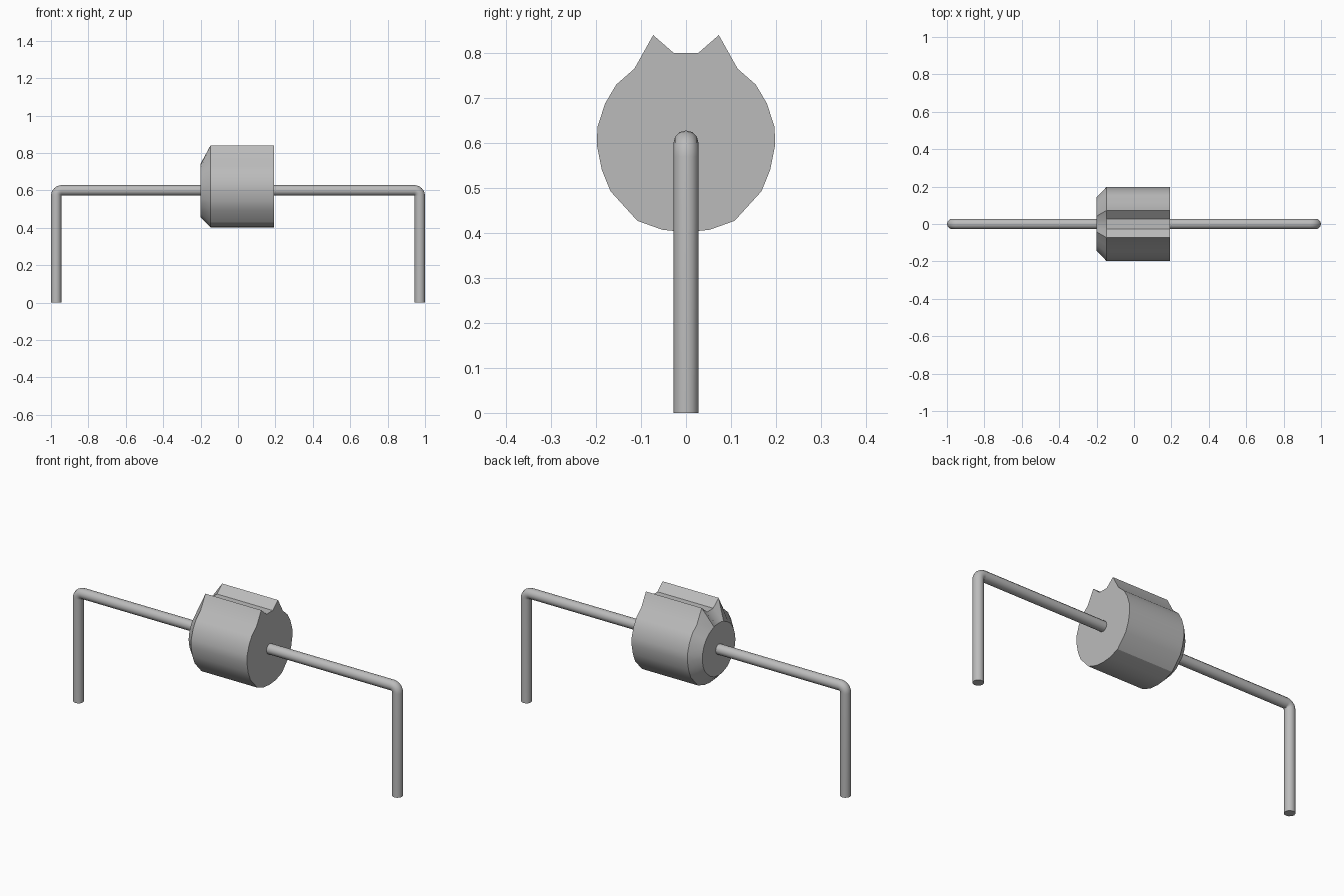
import bpy, bmesh
from math import pi, sin, cos, hypot, radians
from mathutils import Vector

cube = bpy.data.objects.get("Cube")
if cube:
    bpy.data.objects.remove(cube, do_unlink=True)

AXIS_Z = 0.6       # height of the horizontal rod
ROD_R = 0.028

grey = bpy.data.materials.new("plain_grey")
grey.use_nodes = True
grey.diffuse_color = (0.5, 0.5, 0.5, 1)
grey.node_tree.nodes["Principled BSDF"].inputs["Base Color"].default_value = (0.5, 0.5, 0.5, 1)


def loft(name, rings, angle):
    """Skin a list of matching closed rings and cap both ends."""
    bm = bmesh.new()
    loops = [[bm.verts.new(p) for p in ring] for ring in rings]
    n = len(loops[0])
    for a, b in zip(loops, loops[1:]):
        for i in range(n):
            j = (i + 1) % n
            bm.faces.new((a[i], a[j], b[j], b[i]))
    bm.faces.new(loops[0])
    bm.faces.new(loops[-1])
    bmesh.ops.recalc_face_normals(bm, faces=bm.faces)
    mesh = bpy.data.meshes.new(name)
    bm.to_mesh(mesh)
    bm.free()
    mesh.materials.append(grey)
    obj = bpy.data.objects.new(name, mesh)
    bpy.context.collection.objects.link(obj)
    bpy.ops.object.select_all(action='DESELECT')
    obj.select_set(True)
    bpy.context.view_layer.objects.active = obj
    bpy.ops.object.shade_smooth_by_angle(angle=radians(angle))
    return obj


# Body: mirrored eared outline, with one end drawn in to a circle
half = [(0.027, 0.80), (0.073, 0.84), (0.115, 0.765), (0.155, 0.73),
        (0.18, 0.688), (0.197, 0.635), (0.198, 0.595), (0.187, 0.54),
        (0.168, 0.493), (0.108, 0.427), (0.052, 0.407)]
outline = half + [(0, 0.402)] + [(-y, z) for y, z in reversed(half)]


def section(x, limit):
    ring = []
    for y, z in outline:
        d = z - AXIS_Z
        s = min(1, limit / hypot(y, d))
        ring.append((x, y * s, AXIS_Z + d * s))
    return ring


loft("body", [section(-0.2, 0.144), section(-0.147, 1), section(0.193, 1)], 25)

# Bent rod: a round section swept along legs, elbows and crossbar
SIDES = 12
BEND = 0.03
stations = [(Vector((-1 + ROD_R, 0, 0)), 0)]
for side in (-1, 1):
    centre = Vector((side * (1 - ROD_R - BEND), 0, AXIS_Z - BEND))
    for k in range(7):
        t = k / 6 * pi / 2 + (0 if side < 0 else pi / 2)
        stations.append((centre + BEND * Vector((-cos(t), 0, sin(t))), t))
stations.append((Vector((1 - ROD_R, 0, 0)), pi))

rings = []
for point, t in stations:
    outward = Vector((-cos(t), 0, sin(t)))
    rings.append([point + ROD_R * (cos(a) * outward + sin(a) * Vector((0, 1, 0)))
                  for a in (2 * pi * i / SIDES for i in range(SIDES))])
loft("bent_rod", rings, 35)
